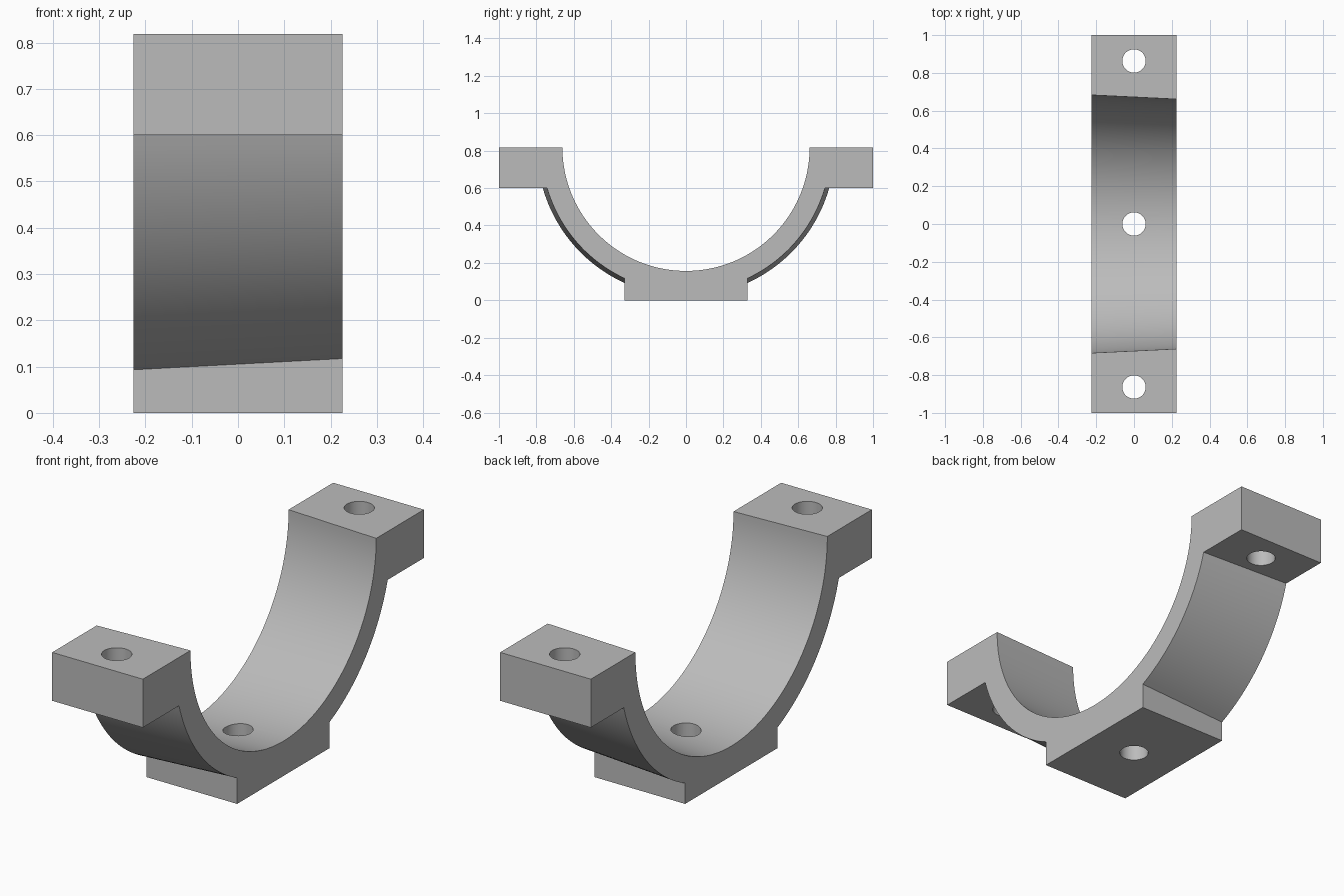
import bpy, bmesh, math

cube = bpy.data.objects.get("Cube")
if cube:
    bpy.data.objects.remove(cube, do_unlink=True)

HALF_W = 0.226      # half width along x
TOP = 0.818         # split plane and bore centre height
LUG_Z = 0.6         # underside of the lugs
PAD_Y = 0.329       # half length of the base pad
WALL = 0.113        # strap thickness
HOLE_R, HOLE_Y = 0.062, 0.863

grey = bpy.data.materials.new("plain grey")
grey.use_nodes = True
colour = (0.5, 0.5, 0.5, 1)
grey.diffuse_color = colour
grey.node_tree.nodes["Principled BSDF"].inputs["Base Color"].default_value = colour


def arc(radius, start, end, steps):
    """Points on the bore circle; angle 0 is straight down, positive toward +y."""
    return [(radius * math.sin(a), TOP - radius * math.cos(a))
            for a in (start + (end - start) * i / steps for i in range(steps + 1))]


def outline(bore):
    """Closed side profile of the saddle for a given bore radius."""
    outer = bore + WALL
    low = math.asin(PAD_Y / outer)
    high = math.acos((TOP - LUG_Z) / outer)
    side = [(PAD_Y, 0)] + arc(outer, low, high, 24) + [(1, LUG_Z), (1, TOP)]
    other = [(-y, z) for y, z in reversed(side)]
    return side + arc(bore, math.pi / 2, -math.pi / 2, 96) + other


# Saddle body: the profile lofted along x over a slightly tapered bore
bm = bmesh.new()
rings = [[bm.verts.new((x, y, z)) for y, z in outline(bore)]
         for x, bore in ((-HALF_W, 0.683), (HALF_W, 0.661))]
left, right = rings
bm.faces.new(left)
bm.faces.new(right)
for i in range(len(left)):
    j = (i + 1) % len(left)
    bm.faces.new((left[i], left[j], right[j], right[i]))
bmesh.ops.recalc_face_normals(bm, faces=bm.faces)
mesh = bpy.data.meshes.new("clamp_saddle")
bm.to_mesh(mesh)
bm.free()
mesh.materials.append(grey)
saddle = bpy.data.objects.new("clamp_saddle", mesh)
bpy.context.collection.objects.link(saddle)

# Bolt holes through both lugs and the base pad
cutters = []
for name, y in (("front", -HOLE_Y), ("base", 0), ("back", HOLE_Y)):
    bpy.ops.mesh.primitive_cylinder_add(vertices=48, radius=HOLE_R, depth=2,
                                        location=(0, y, 0.5))
    cutter = bpy.context.object
    cutter.name = name + "_hole_cutter"
    cutter.hide_render = True
    cutter.data.materials.append(grey)
    cutters.append(cutter)
    cut = saddle.modifiers.new(name + "_hole", "BOOLEAN")
    cut.operation = "DIFFERENCE"
    cut.solver = "EXACT"
    cut.object = cutter

# Apply the cuts, drop the cutters, then smooth the curved faces
bpy.ops.object.select_all(action="DESELECT")
saddle.select_set(True)
bpy.context.view_layer.objects.active = saddle
for name in [m.name for m in saddle.modifiers]:
    bpy.ops.object.modifier_apply(modifier=name)
for cutter in cutters:
    bpy.data.objects.remove(cutter, do_unlink=True)
bpy.ops.object.shade_smooth_by_angle(angle=math.radians(30))
